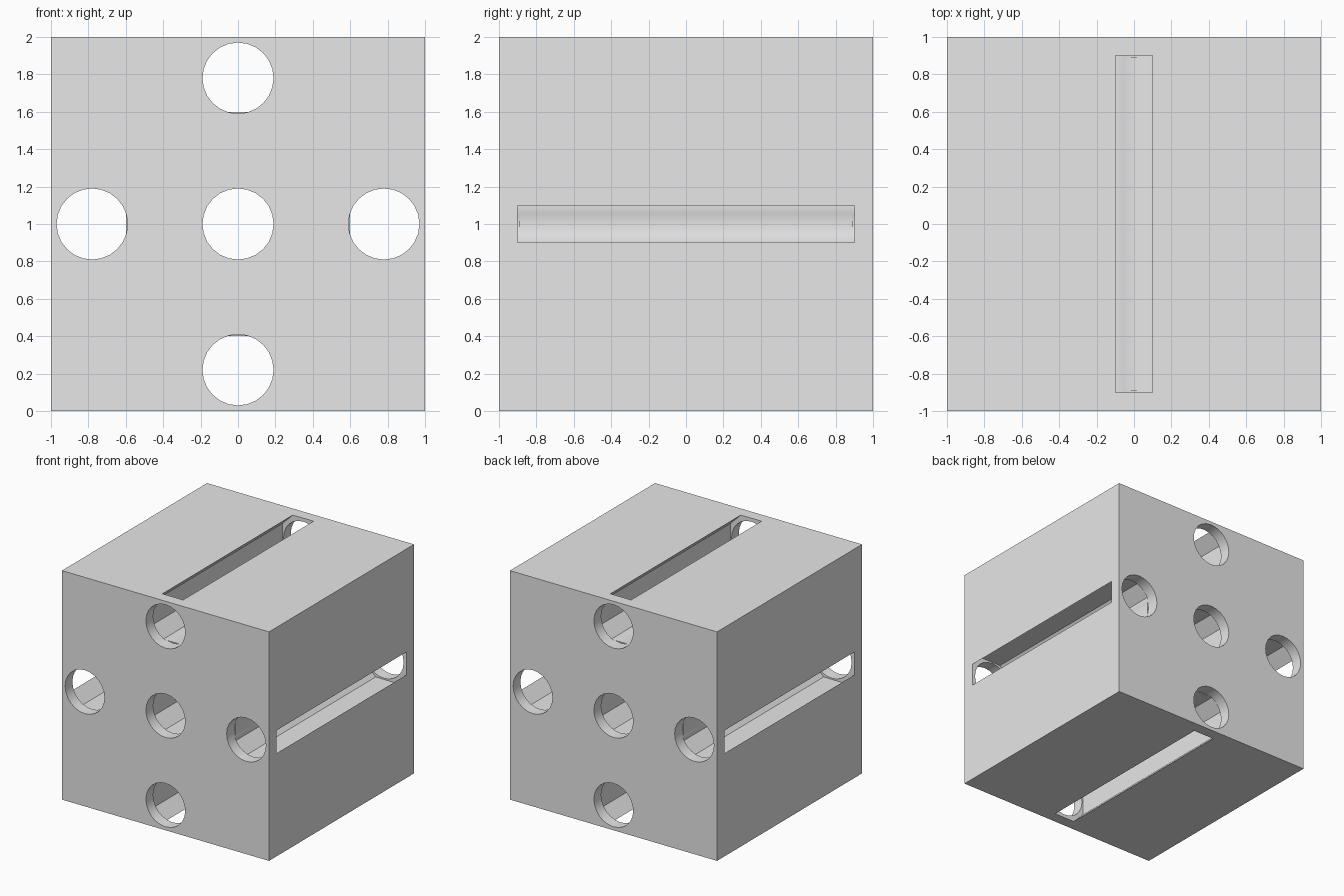
import bpy
import math

# Remove the default cube
default = bpy.data.objects.get("Cube")
if default:
    bpy.data.objects.remove(default, do_unlink=True)

grey = bpy.data.materials.new("plain_grey")
grey.use_nodes = True
colour = (0.8, 0.8, 0.8, 1)
grey.diffuse_color = colour
grey.node_tree.nodes["Principled BSDF"].inputs["Base Color"].default_value = colour


def prism(name, profile, y0, y1):
    """Extrude an (x, z) outline along y, with outward normals."""
    n = len(profile)
    verts = [(x, y, z) for y in (y0, y1) for x, z in profile]
    faces = [tuple(range(n)), tuple(reversed(range(n, 2 * n)))]
    faces += [(i, i + n, (i + 1) % n + n, (i + 1) % n) for i in range(n)]
    mesh = bpy.data.meshes.new(name)
    mesh.from_pydata(verts, [], faces)
    mesh.materials.append(grey)
    obj = bpy.data.objects.new(name, mesh)
    bpy.context.collection.objects.link(obj)
    return obj


def turned(profile, quarter):
    """Turn an outline about the block's centre line by quarter turns."""
    for _ in range(quarter):
        profile = [(-z, x) for x, z in profile]
    return [(x, z + 1) for x, z in profile]


def circle(cx, cz, r=0.19, n=24):
    return [(cx + r * math.cos(math.tau * i / n), cz + r * math.sin(math.tau * i / n))
            for i in range(n)]


def carve(cutter):
    """Subtract a cutter from the block, then discard it."""
    cutter.hide_render = True
    mod = block.modifiers.new("carve", "BOOLEAN")
    mod.operation = "DIFFERENCE"
    mod.solver = "EXACT"
    mod.object = cutter
    bpy.context.view_layer.objects.active = block
    bpy.ops.object.modifier_apply(modifier=mod.name)
    bpy.data.objects.remove(cutter, do_unlink=True)


block = prism("slotted_block", [(-1, 0), (1, 0), (1, 2), (-1, 2)], -1, 1)

# Eight-sided channels: one in the middle, four opening as slots in the sides
w, h = 0.1, 0.2
middle = [(-w, -h), (w, -h), (h, -w), (h, w), (w, h), (-w, h), (-h, w), (-h, -w)]
slot = [(x, z + 0.8) for x, z in middle]
slot[5:5] = [(w, 1.1), (-w, 1.1)]      # carry the opening past the surface
carve(prism("middle_channel", turned(middle, 0), -0.9, 0.9))
for q in range(4):
    carve(prism("slot_channel", turned(slot, q), -0.9, 0.9))

# Round holes through the front and back walls into each channel
centres = [turned([(0, 0)], 0)[0]] + [turned([(0, 0.78)], q)[0] for q in range(4)]
for cx, cz in centres:
    for y0, y1 in ((-1.1, -0.89), (0.89, 1.1)):
        carve(prism("round_hole", circle(cx, cz), y0, y1))

# Smooth the round walls, keep the other edges crisp
bpy.ops.object.select_all(action="DESELECT")
block.select_set(True)
bpy.context.view_layer.objects.active = block
bpy.ops.object.shade_smooth_by_angle(angle=math.radians(25))
